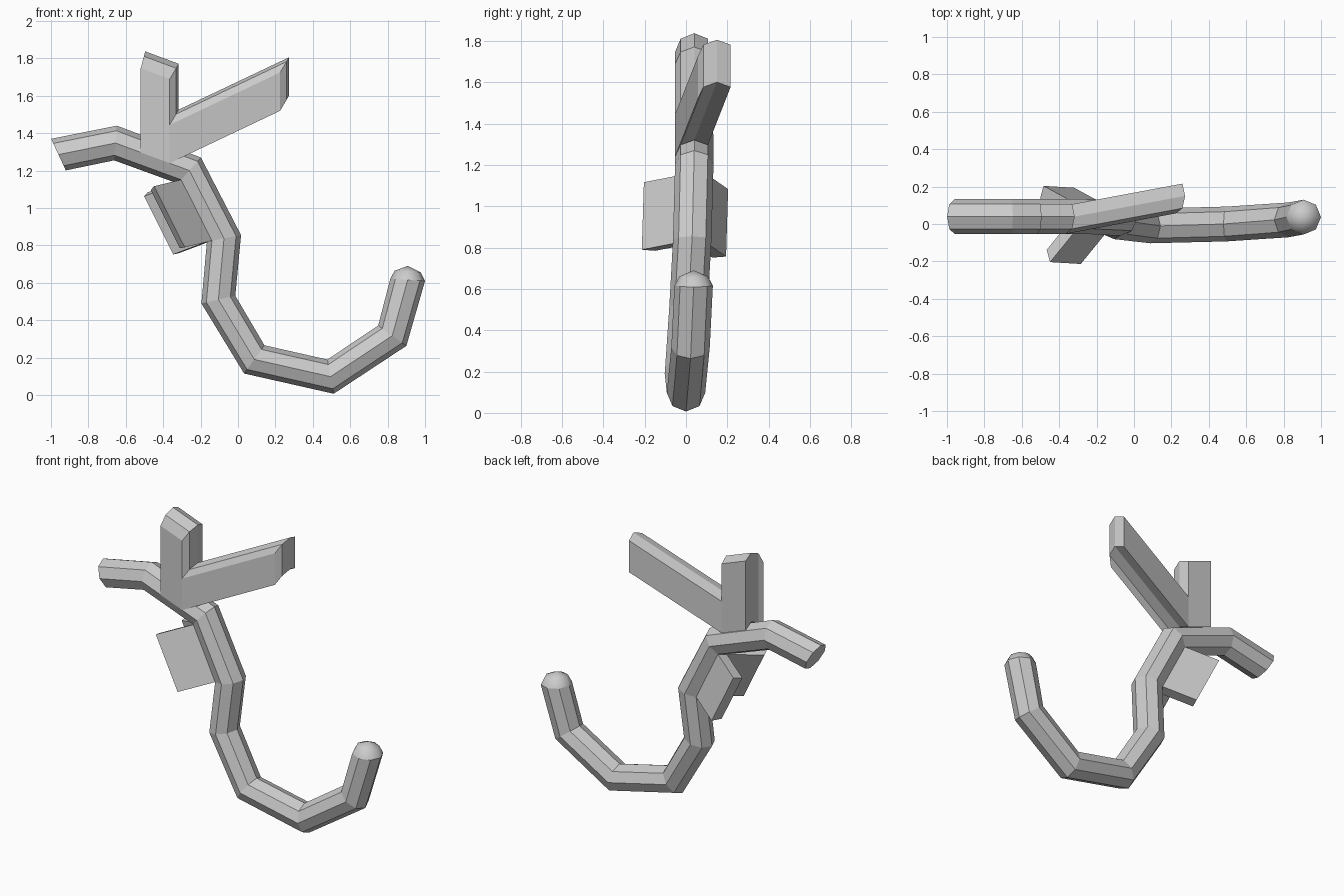
import bpy, bmesh, math
from mathutils import Vector as V

if "Cube" in bpy.data.objects:
    bpy.data.objects.remove(bpy.data.objects["Cube"])

R = 0.093
SIDES = 8


def finish(name, bm, smooth=False):
    bmesh.ops.recalc_face_normals(bm, faces=bm.faces[:])
    mesh = bpy.data.meshes.new(name)
    bm.to_mesh(mesh)
    bm.free()
    for p in mesh.polygons:
        p.use_smooth = smooth
    ob = bpy.data.objects.new(name, mesh)
    bpy.context.collection.objects.link(ob)
    return ob


def ring(center, normal, radius=R):
    """Eight points: index 0 outer, 2 back, 4 inner, 6 front."""
    out = []
    for i in range(SIDES):
        a = i * math.tau / SIDES
        out.append(center + normal * radius * math.cos(a) + V((0, radius * math.sin(a), 0)))
    return out


def skin(bm, rings):
    rows = [[bm.verts.new(p) for p in r] for r in rings]
    for a, b in zip(rows, rows[1:]):
        for i in range(SIDES):
            j = (i + 1) % SIDES
            bm.faces.new((a[i], a[j], b[j], b[i]))
    return rows


def extrude_patch(name, row_a, row_b, shift):
    """Push a strip of quads (row_a to row_b) out along shift, with side walls."""
    bm = bmesh.new()
    n = len(row_a)
    loop = [V(p) for p in row_a] + [V(p) for p in reversed(row_b)]
    base = [bm.verts.new(p) for p in loop]
    far = [bm.verts.new(p + V(shift)) for p in loop]
    m = 2 * n
    for i in range(m):
        j = (i + 1) % m
        bm.faces.new((base[i], base[j], far[j], far[i]))
    for vs in (base, far):
        for i in range(n - 1):
            bm.faces.new((vs[i], vs[i + 1], vs[m - 2 - i], vs[m - 1 - i]))
    return finish(name, bm)


# Curved stem: octagonal tube along a bent path
path = [V(p) for p in (
    (-0.96, 0.04, 1.285), (-0.655, 0.04, 1.347), (-0.26, 0.04, 1.20),
    (-0.075, 0.03, 0.837), (-0.105, 0.012, 0.51), (0.087, -0.01, 0.19),
    (0.495, 0.0, 0.098), (0.825, 0.022, 0.317), (0.907, 0.037, 0.615))]
normals = []
for i, p in enumerate(path):
    t = V((0, 0, 0))
    if i > 0:
        t += (p - path[i - 1]).normalized()
    if i < len(path) - 1:
        t += (path[i + 1] - p).normalized()
    normals.append(V((-t.z, 0, t.x)).normalized())
normals[0] = V((-0.42, 0, 0.907)).normalized()
normals[-1] = V((-1, 0, 0.06)).normalized()
rings = [ring(p, n) for p, n in zip(path, normals)]
bm = bmesh.new()
rows = skin(bm, rings)
bm.faces.new(rows[0])
finish("curved_stem", bm)

# Rounded tip on the hook end
bm = bmesh.new()
tip = path[-1]
dome = skin(bm, [rings[-1], ring(tip + V((0, 0, 0.045)), normals[-1], R * 0.75)])
pole = bm.verts.new(tip + V((0, 0, 0.075)))
for i in range(SIDES):
    bm.faces.new((dome[1][i], dome[1][(i + 1) % SIDES], pole))
finish("rounded_tip", bm, smooth=True)

# Upright post raised from the upper faces of the stem (front, diagonal, top, back)
nrm = normals[2].copy()
seg = (path[2] - path[1]).normalized()
nrm = V((-seg.z, 0, seg.x))


def upper_row(x, stretch):
    c = path[1] + seg * ((x - path[1].x) / seg.x)
    row = []
    for k in (6, 7, 0, 1):
        a = k * math.tau / SIDES
        off = R * math.cos(a)
        row.append(c + nrm * off + seg * off * stretch + V((0, R * math.sin(a), 0)))
    return row


left, right = upper_row(-0.52, -0.1), upper_row(-0.365, 0.18)
extrude_patch("upright_post", left, right, (0, 0, 0.45))

# Slanted arm pushed out from the post's side
extrude_patch("slanted_arm", right, [p + V((0, 0, 0.205)) for p in right], (0.59, 0.11, 0.28))

# Two flat side panels pushed out from the inner faces of the stem
for name, k, shift in (("front_panel", 5, (-0.145, -0.178, -0.035)),
                       ("back_panel", 3, (-0.18, 0.098, -0.068))):
    extrude_patch(name, [rings[2][k], rings[2][4]], [rings[3][k], rings[3][4]], shift)
